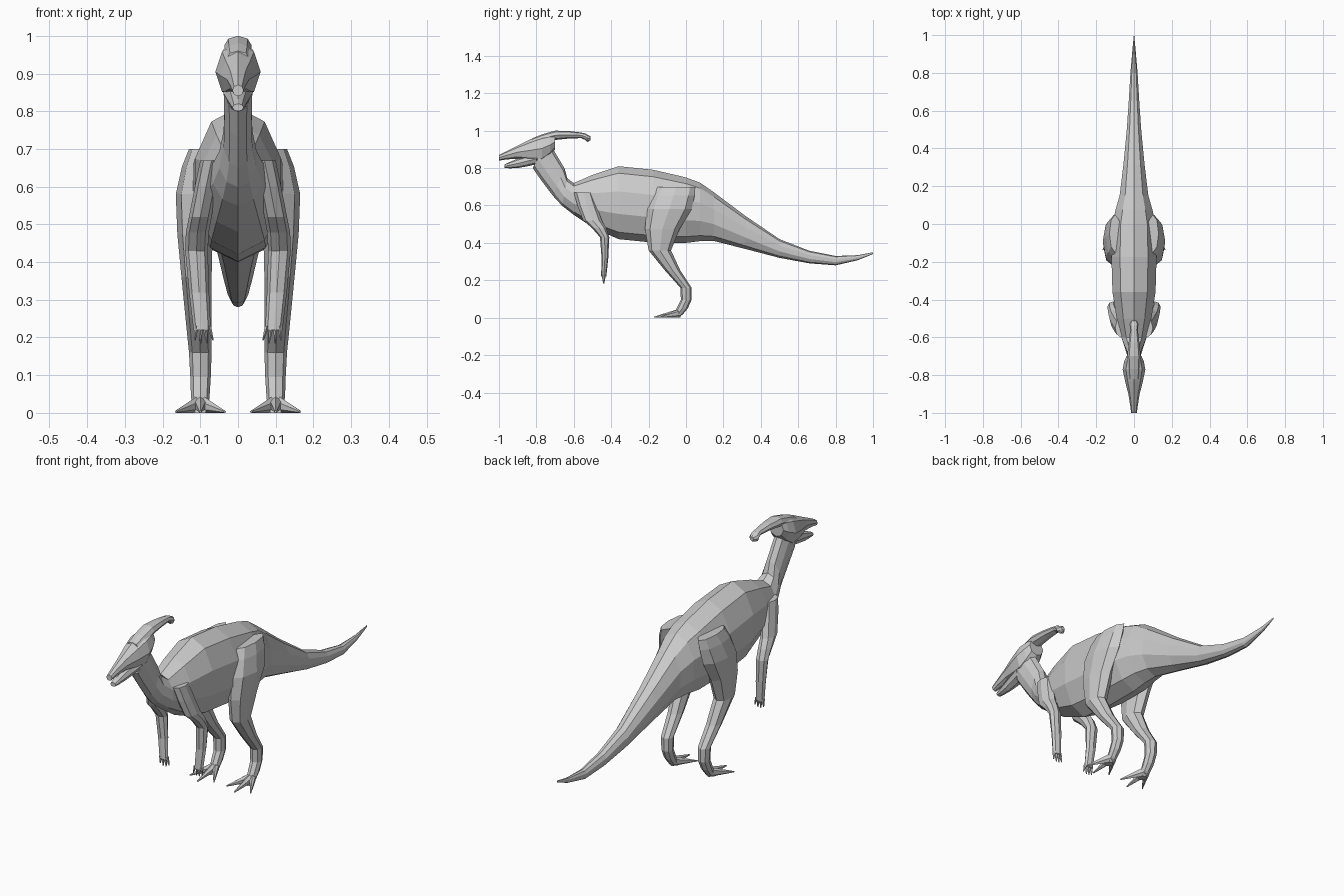
import bpy
import bmesh
from math import sin, cos, tau
from mathutils import Vector

if "Cube" in bpy.data.objects:
    bpy.data.objects.remove(bpy.data.objects["Cube"], do_unlink=True)

GREY = (.6, .6, .6, 1)
skin = bpy.data.materials.new("plain_grey")
skin.use_nodes = True
skin.diffuse_color = GREY
skin.node_tree.nodes["Principled BSDF"].inputs["Base Color"].default_value = GREY


def section(y, top, bottom, width, lean=0, x=0):
    """Cross-section whose upper edge leans backwards by the given amount."""
    return Vector((x, y, (top + bottom) / 2, width, lean, (top - bottom) / 2))


def joint(x, y, z, width, depth):
    """Level cross-section of a limb."""
    return section(y, z, z, width, depth, x)


def with_midpoints(stations):
    """Add a smoothly interpolated cross-section between each neighbouring pair."""
    padded = [stations[0], *stations, stations[-1]]
    result = [stations[0]]
    for before, start, end, after in zip(padded, padded[1:], padded[2:], padded[3:]):
        middle = (start + end) / 2
        result.append(middle + (middle - (before + after) / 2) / 8)
        result.append(end)
    return result


def add_loft(bm, stations, sides):
    """Skin a row of elliptical cross-sections and close both ends."""
    rings = []
    for x, y, z, width, lean, height in with_midpoints(stations):
        ring = []
        for step in range(sides):
            angle = tau * step / sides
            across, along = sin(angle), cos(angle)
            ring.append(bm.verts.new((x + width * across,
                                      y + lean * along,
                                      z + height * along)))
        rings.append(ring)
    for ring, following in zip(rings, rings[1:]):
        for i in range(sides):
            j = (i + 1) % sides
            bm.faces.new((ring[i], ring[j], following[j], following[i]))
    bm.faces.new(rings[0])
    bm.faces.new(rings[-1])


def make_part(name, lofts, sides, mirrored=False):
    bm = bmesh.new()
    for stations in lofts:
        add_loft(bm, stations, sides)
    bmesh.ops.recalc_face_normals(bm, faces=bm.faces)
    mesh = bpy.data.meshes.new(name)
    bm.to_mesh(mesh)
    bm.free()
    mesh.materials.append(skin)
    part = bpy.data.objects.new(name, mesh)
    bpy.context.collection.objects.link(part)
    if mirrored:
        part.modifiers.new("both_sides", "MIRROR")


# Neck, trunk and tail in one skin
make_part("body", [[
    section(-.78, .95, .8, .04, lean=.04),
    section(-.68, .8, .65, .04, lean=.03),
    section(-.6, .72, .55, .07),
    section(-.36, .81, .42, .12),
    section(0, .75, .4, .12),
    section(.15, .67, .41, .08),
    section(.5, .42, .32, .04),
    section(.8, .33, .28, .02),
    section(1, .35, .34, .001),
]], sides=10)

# Upper head with beak
make_part("head", [[
    section(-1, .87, .84, .015),
    section(-.9, .92, .85, .03),
    section(-.77, .98, .83, .06),
    section(-.7, .98, .9, .04),
]], sides=8)

make_part("lower_jaw", [[
    section(-.97, .82, .8, .015),
    section(-.9, .85, .8, .025),
    section(-.8, .88, .82, .04),
]], sides=8)

# Long backward crest ending in a small knob
make_part("crest", [[
    section(-.82, .96, .92, .03),
    section(-.7, 1, .95, .036),
    section(-.56, .99, .96, .02),
    section(-.53, .98, .94, .025),
    section(-.51, .97, .95, .01),
]], sides=8)

# Hind legs from hip to sole
make_part("hind_legs", [[
    joint(.1, -.05, .7, .03, .1),
    joint(.115, -.09, .58, .05, .12),
    joint(.11, -.14, .36, .04, .06),
    joint(.1, 0, .16, .03, .03),
    joint(.1, -.02, .05, .025, .03),
    joint(.1, -.06, 0, .02, .02),
]], sides=8, mirrored=True)

# Three spread toes on each foot
make_part("toes", [[
    section(-.03, .05, 0, .02, x=.1),
    section(-.17 + abs(spread) / 2, .006, 0, .003, x=.1 + spread),
] for spread in (-.065, 0, .065)], sides=6, mirrored=True)

# Arms hanging from the shoulders
make_part("arms", [[
    joint(.07, -.55, .67, .03, .05),
    joint(.1, -.5, .52, .03, .05),
    joint(.11, -.435, .43, .03, .025),
    joint(.095, -.44, .22, .023, .014),
]], sides=8, mirrored=True)

# Four short fingers on each hand
make_part("fingers", [[
    joint(.094 + spread * .7, -.44, .23, .007, .012),
    joint(.09 + spread, -.44, .18 + abs(spread) / 2, .002, .003),
] for spread in (-.024, -.008, .008, .024)], sides=6, mirrored=True)
